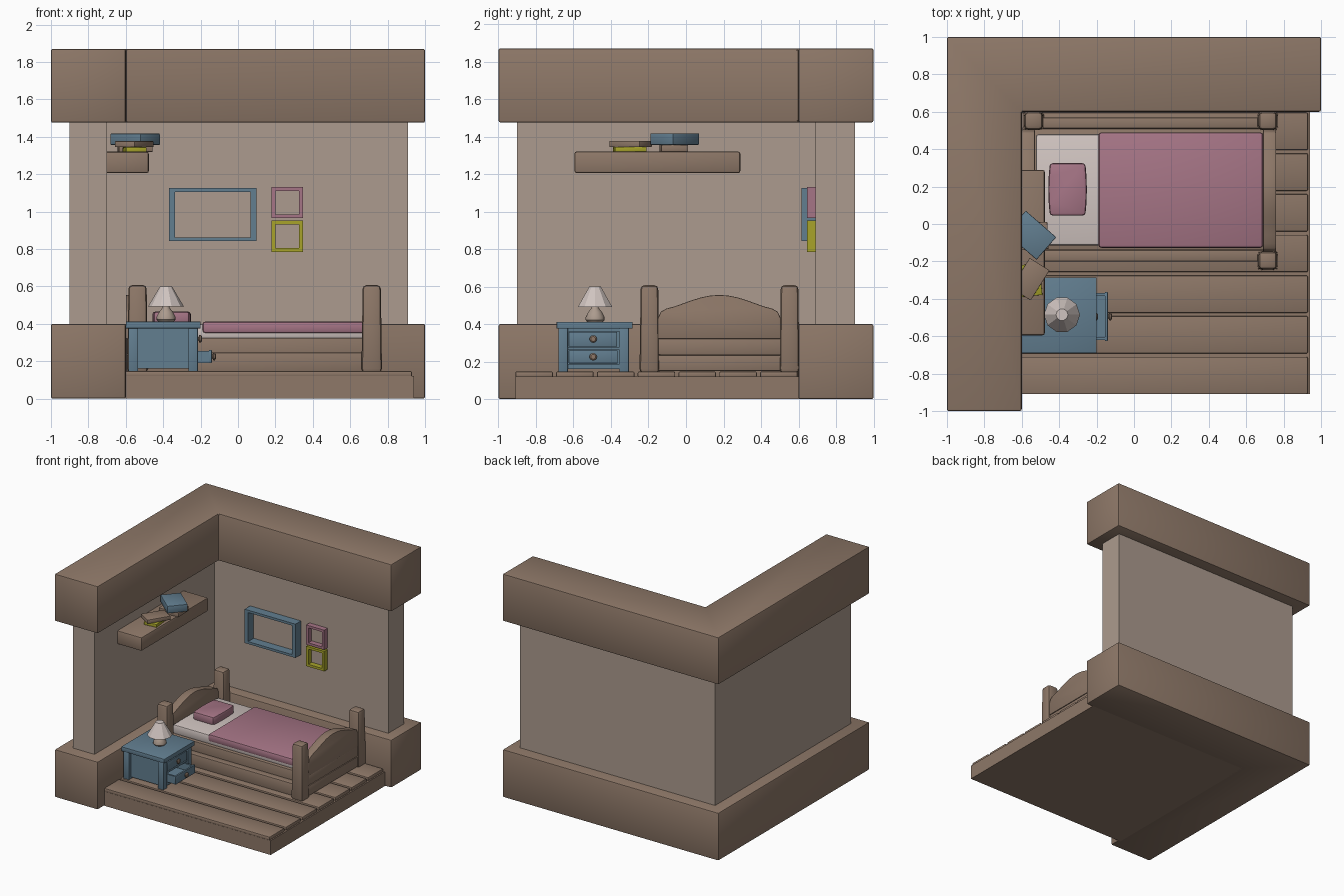
import bpy, bmesh
from math import radians, pi, sin
from mathutils import Matrix, Vector

if "Cube" in bpy.data.objects:
    bpy.data.objects.remove(bpy.data.objects["Cube"])


def material(name, rgb):
    # sRGB bytes converted to linear
    lin = [((c / 255 + 0.055) / 1.055) ** 2.4 for c in rgb] + [1]
    m = bpy.data.materials.new(name)
    m.use_nodes = True
    m.diffuse_color = lin
    m.node_tree.nodes["Principled BSDF"].inputs["Base Color"].default_value = lin
    return m


WOOD = material("brown wood", (142, 120, 104))
PLASTER = material("beige plaster", (172, 155, 142))
BLUE = material("slate blue", (98, 126, 144))
PINK = material("dusty pink", (166, 117, 134))
CREAM = material("pale linen", (208, 196, 192))
YELLOW = material("mustard yellow", (168, 164, 42))
objects = []


def finish(name, bm, mat, bevel=0, segments=2):
    if bevel:
        edges = [e for e in bm.edges if len(e.link_faces) == 2 and e.calc_face_angle(0) > 0.6]
        bmesh.ops.bevel(bm, geom=edges, offset=bevel, segments=segments,
                        affect='EDGES', profile=0.5, clamp_overlap=True)
    bmesh.ops.recalc_face_normals(bm, faces=bm.faces)
    me = bpy.data.meshes.new(name)
    bm.to_mesh(me)
    bm.free()
    me.materials.append(mat)
    ob = bpy.data.objects.new(name, me)
    bpy.context.collection.objects.link(ob)
    objects.append(ob)
    return ob


def box(name, x, y, z, mat, bevel=0, turn=0, taper=1):
    """Box from (min, max) ranges, optionally turned about z and tapered upward."""
    bm = bmesh.new()
    bmesh.ops.create_cube(bm, size=1)
    for v in bm.verts:
        if v.co.z > 0:
            v.co.xy *= taper
    size = Matrix.Diagonal((x[1] - x[0], y[1] - y[0], z[1] - z[0], 1))
    mid = Vector((sum(x) / 2, sum(y) / 2, sum(z) / 2))
    bm.transform(Matrix.Translation(mid) @ Matrix.Rotation(radians(turn), 4, 'Z') @ size)
    return finish(name, bm, mat, bevel)


def extrude(name, points, offset, mat, bevel=0):
    bm = bmesh.new()
    face = bm.faces.new([bm.verts.new(p) for p in points])
    new = bmesh.ops.extrude_face_region(bm, geom=[face])["geom"]
    bmesh.ops.translate(bm, vec=offset, verts=[v for v in new if isinstance(v, bmesh.types.BMVert)])
    return finish(name, bm, mat, bevel)


def lathe(name, profile, centre, sides, mat, rotate=Matrix()):
    bm = bmesh.new()
    verts = [bm.verts.new((r, 0, z)) for r, z in profile]
    edges = [bm.edges.new(pair) for pair in zip(verts, verts[1:])]
    bmesh.ops.spin(bm, geom=verts + edges, cent=(0, 0, 0), axis=(0, 0, 1),
                   angle=2 * pi, steps=sides)
    bmesh.ops.remove_doubles(bm, verts=bm.verts, dist=0.0005)
    bm.transform(Matrix.Translation(centre) @ rotate)
    return finish(name, bm, mat)


def corner(name, outer, inner, z, mat, bevel):
    """L-shaped run along the left and back sides."""
    (x0, x1, y0, y1), (xi, yi) = outer, inner
    pts = [(x0, y0), (xi, y0), (xi, yi), (x1, yi), (x1, y1), (x0, y1)]
    extrude(name, [(a, b, z[0]) for a, b in pts], (0, 0, z[1] - z[0]), mat, bevel)


# Room shell
corner("base_beam", (-1, 1, -1, 1), (-0.6, 0.6), (0, 0.4), WOOD, 0.01)
corner("walls", (-0.9, 0.91, -0.9, 0.9), (-0.7, 0.69), (0.38, 1.5), PLASTER, 0)
corner("top_beam", (-1, 1, -1, 1), (-0.6, 0.6), (1.475, 1.87), WOOD, 0.01)

# Floor
box("floor_slab", (-0.62, 0.94), (-0.91, 0.62), (0, 0.12), WOOD)
for i in range(7):
    y = -0.91 + i * 0.2175
    box("floor_plank", (-0.61, 0.93), (y, y + 0.2), (0.115, 0.147), WOOD, 0.008)

# Bed posts, ends and rails
for x in (-0.537, 0.715):
    for y in (-0.195, 0.552):
        box("bed_post", (x - 0.055, x + 0.055), (y - 0.053, y + 0.053), (0.14, 0.607), WOOD, 0.02, taper=0.88)
for name, x in (("headboard", -0.6), ("footboard", 0.69)):
    arch = [(x, -0.15, 0.32), (x, -0.15, 0.43), (x, -0.135, 0.465)]
    for i in range(13):
        t = i / 12
        arch.append((x, -0.105 + 0.565 * t, 0.482 + 0.073 * sin(pi * t) ** 1.3))
    arch += [(x, 0.49, 0.465), (x, 0.505, 0.43), (x, 0.505, 0.32)]
    extrude(name, arch, (0.07, 0, 0), WOOD, 0.006)
    for z in (0.15, 0.237):
        box(name + "_lower_board", (x + 0.005, x + 0.065), (-0.16, 0.52), (z, z + 0.084), WOOD, 0.005)
for y in (-0.2, 0.51):
    box("bed_rail", (-0.54, 0.7), (y, y + 0.06), (0.14, 0.247), WOOD, 0.008)
box("bed_base", (-0.54, 0.7), (-0.14, 0.51), (0.2, 0.325), WOOD, 0.006)

# Bedding
box("mattress", (-0.525, 0.685), (-0.115, 0.48), (0.32, 0.4), CREAM, 0.015)
box("blanket", (-0.19, 0.69), (-0.127, 0.49), (0.35, 0.412), PINK, 0.015)
pillow = [(-0.355 + sx * (0.095 + 0.008 * (1 - t * t)), 0.185 + sx * t * 0.14, 0.395)
          for sx in (-1, 1) for t in (-1, -0.5, 0, 0.5, 1)]
extrude("pillow", pillow, (0, 0, 0.07), PINK, 0.015)

# Nightstand
box("nightstand_top", (-0.6, -0.2), (-0.69, -0.285), (0.375, 0.412), BLUE, 0.004)
for x in (-0.585, -0.265):
    for y in (-0.68, -0.355):
        box("nightstand_leg", (x, x + 0.05), (y, y + 0.05), (0.14, 0.38), BLUE, 0.003)
for y in (-0.65, -0.345):
    box("nightstand_side", (-0.56, -0.24), (y, y + 0.015), (0.16, 0.38), BLUE)
box("nightstand_back", (-0.57, -0.555), (-0.65, -0.33), (0.16, 0.38), BLUE)
for z in ((0.16, 0.188), (0.262, 0.277), (0.36, 0.38)):
    box("nightstand_shelf", (-0.56, -0.222), (-0.64, -0.34), z, BLUE)
box("upper_drawer", (-0.5, -0.215), (-0.626, -0.368), (0.28, 0.358), BLUE, 0.003)

# Open lower drawer
box("lower_drawer_front", (-0.155, -0.14), (-0.626, -0.364), (0.19, 0.26), BLUE, 0.003)
box("lower_drawer_bottom", (-0.5, -0.15), (-0.62, -0.37), (0.19, 0.2), BLUE)
for y in (-0.62, -0.385):
    box("lower_drawer_side", (-0.5, -0.15), (y, y + 0.015), (0.19, 0.255), BLUE)
knob = [(0, 0), (0.01, 0), (0.01, 0.006), (0.02, 0.01), (0.02, 0.018), (0.013, 0.024), (0, 0.025)]
for x, z in ((-0.217, 0.32), (-0.142, 0.225)):
    lathe("drawer_knob", knob, (x, -0.495, z), 12, WOOD, Matrix.Rotation(pi / 2, 4, 'Y'))

# Lamp
lathe("lamp_base", [(0, 0), (0.04, 0), (0.051, 0.012), (0.05, 0.028), (0.036, 0.055), (0.02, 0.075),
                    (0.012, 0.11), (0, 0.11)], (-0.385, -0.485, 0.41), 16, PLASTER)
lathe("lamp_shade", [(0.096, 0), (0.032, 0.108), (0, 0.108), (0.03, 0.104), (0.092, 0), (0.096, 0)],
      (-0.385, -0.485, 0.492), 10, CREAM)

# Wall shelf with books
box("wall_shelf", (-0.72, -0.477), (-0.595, 0.29), (1.205, 1.32), WOOD, 0.012)


def book(name, x, y, width, length, z, turn, cover):
    h, w, l = z[1] - z[0], width / 2, length / 2
    box(name, (x - w, x + w), (y - l, y + l), z, cover, h * 0.08, turn)


book("yellow_book", -0.553, -0.3, 0.11, 0.17, (1.319, 1.344), 6, YELLOW)
book("brown_book", -0.555, -0.295, 0.125, 0.19, (1.344, 1.376), -32, WOOD)
book("small_brown_book", -0.55, -0.065, 0.18, 0.145, (1.319, 1.356), 3, WOOD)
book("blue_book", -0.55, -0.06, 0.16, 0.216, (1.356, 1.417), 49, BLUE)


# Picture frames
def picture_frame(name, x, z, front, side, rail, mat):
    bm = bmesh.new()
    loops = []
    for y in (front, 0.695):
        for dx, dz in ((0, 0), (side, rail)):
            loops.append([bm.verts.new((a, y, b)) for a, b in (
                (x[0] + dx, z[0] + dz), (x[1] - dx, z[0] + dz),
                (x[1] - dx, z[1] - dz), (x[0] + dx, z[1] - dz))])
    for a, b in ((0, 1), (1, 3), (3, 2), (2, 0)):
        for i in range(4):
            j = (i + 1) % 4
            bm.faces.new((loops[a][i], loops[a][j], loops[b][j], loops[b][i]))
    finish(name, bm, mat, 0.003, 1)


picture_frame("blue_picture_frame", (-0.37, 0.1), (0.842, 1.125), 0.617, 0.032, 0.02, BLUE)
picture_frame("pink_picture_frame", (0.18, 0.347), (0.965, 1.13), 0.645, 0.02, 0.02, PINK)
picture_frame("yellow_picture_frame", (0.18, 0.347), (0.785, 0.952), 0.645, 0.02, 0.02, YELLOW)

# Smooth the rounded parts, keep the edges crisp
bpy.ops.object.select_all(action='DESELECT')
for ob in objects:
    ob.select_set(True)
bpy.context.view_layer.objects.active = objects[0]
bpy.ops.object.shade_smooth_by_angle(angle=radians(30))
